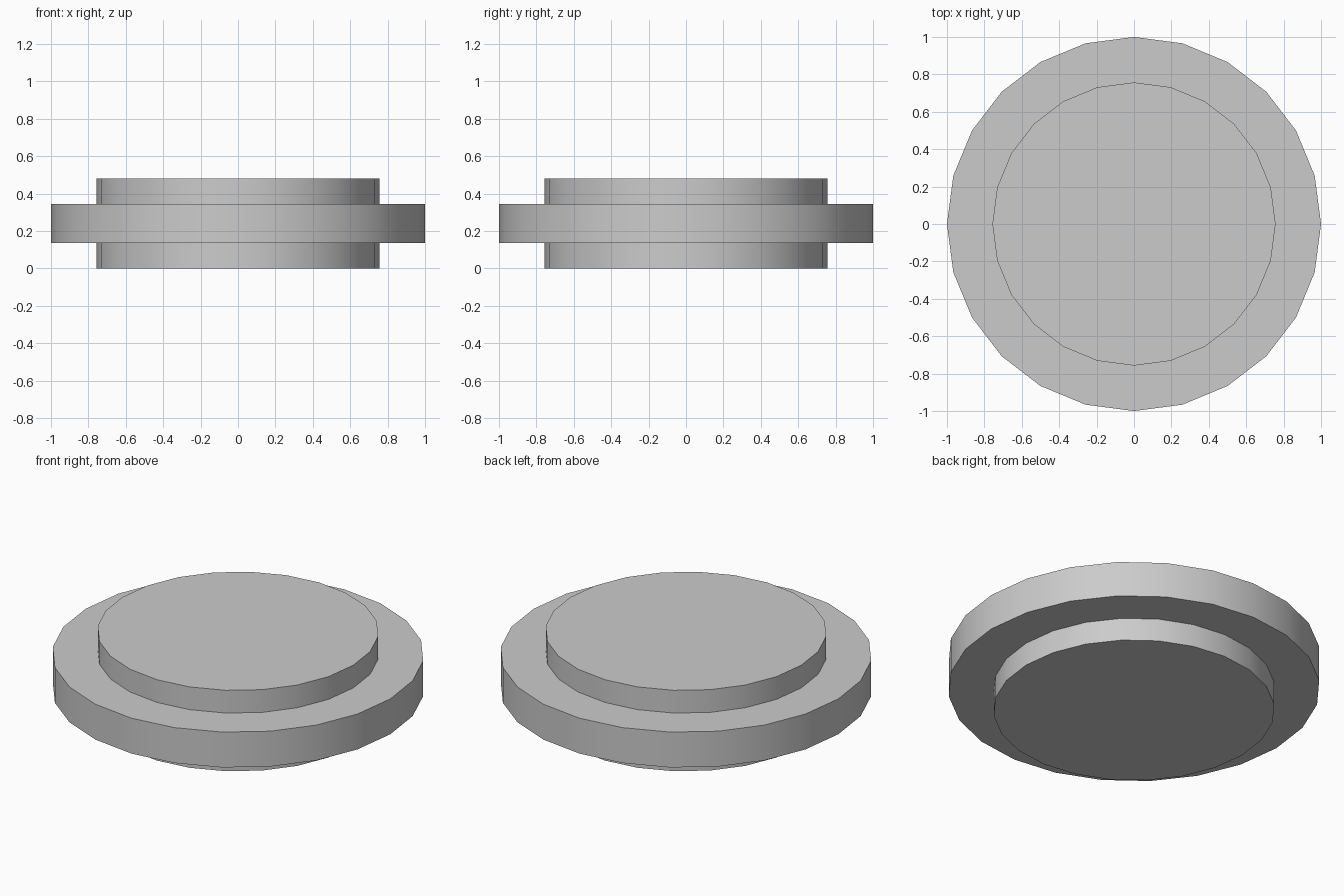
import bpy
import bmesh
import math

cube = bpy.data.objects.get("Cube")
if cube:
    bpy.data.objects.remove(cube, do_unlink=True)

SIDES = 24
HUB_RADIUS, RIM_RADIUS = 0.757, 1.0
RIM_BOTTOM, RIM_TOP, HEIGHT = 0.135, 0.345, 0.48

# Plain grey material
grey = bpy.data.materials.new("grey")
grey.use_nodes = True
colour = (0.6, 0.6, 0.6, 1.0)
grey.diffuse_color = colour
grey.node_tree.nodes["Principled BSDF"].inputs["Base Color"].default_value = colour


def add_ring(bm, radius, z):
    angles = [math.tau * i / SIDES for i in range(SIDES)]
    return [bm.verts.new((radius * math.cos(a), radius * math.sin(a), z)) for a in angles]


def lathe(name, profile, material):
    """Closed solid of revolution from (radius, height) points, bottom to top."""
    bm = bmesh.new()
    rings = [add_ring(bm, r, z) for r, z in profile]
    for low, high in zip(rings, rings[1:]):
        for i in range(SIDES):
            j = (i + 1) % SIDES
            bm.faces.new((low[i], low[j], high[j], high[i]))
    bm.faces.new(reversed(rings[0]))
    bm.faces.new(rings[-1])
    mesh = bpy.data.meshes.new(name)
    bm.to_mesh(mesh)
    bm.free()
    mesh.materials.append(material)
    obj = bpy.data.objects.new(name, mesh)
    bpy.context.collection.objects.link(obj)
    return obj


# Wide rim with a raised hub on both faces
disc = lathe("stepped_disc", [
    (HUB_RADIUS, 0), (HUB_RADIUS, RIM_BOTTOM),
    (RIM_RADIUS, RIM_BOTTOM), (RIM_RADIUS, RIM_TOP),
    (HUB_RADIUS, RIM_TOP), (HUB_RADIUS, HEIGHT),
], grey)

# Smooth round walls, sharp steps
bpy.ops.object.select_all(action='DESELECT')
disc.select_set(True)
bpy.context.view_layer.objects.active = disc
bpy.ops.object.shade_smooth_by_angle(angle=math.radians(30))
